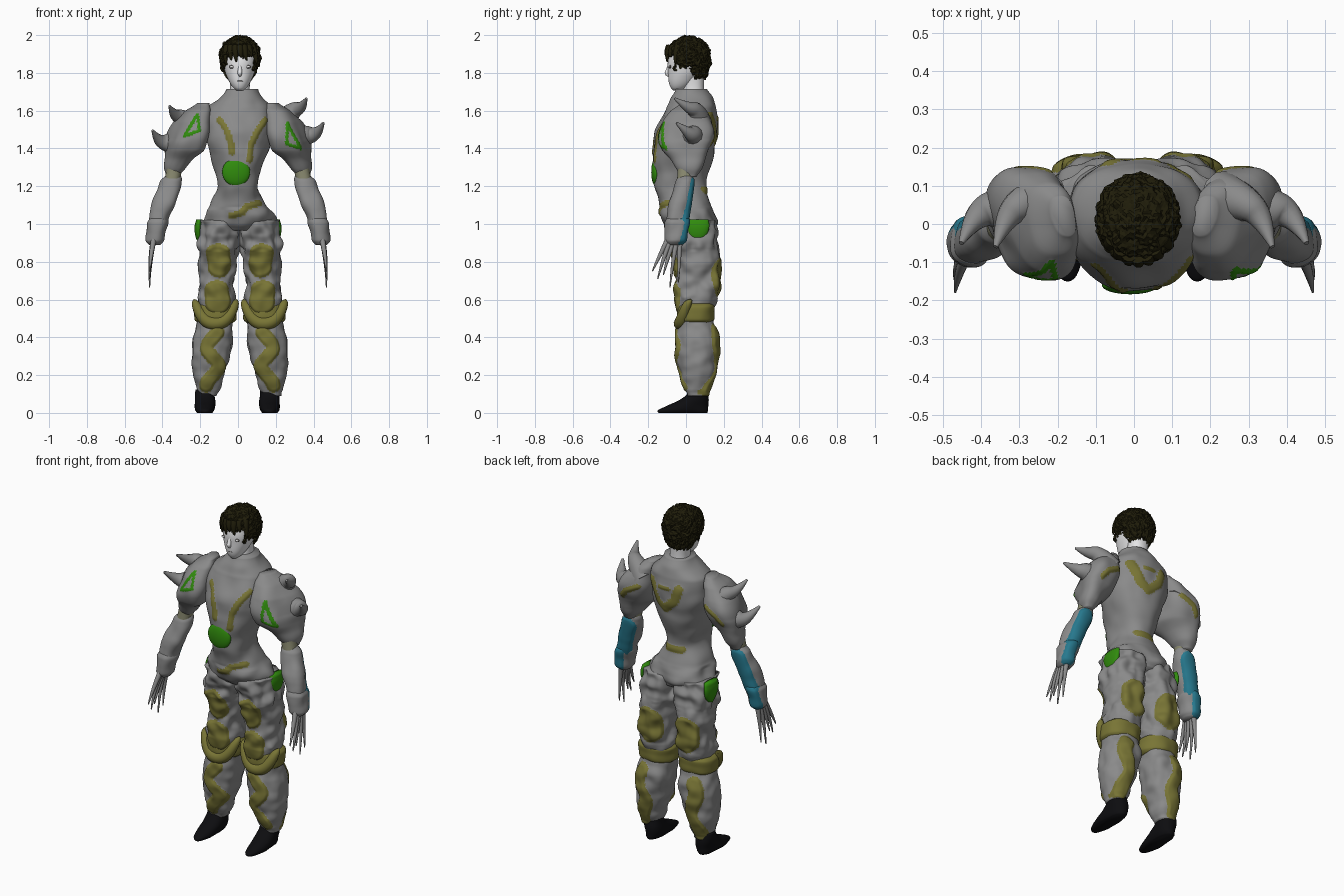
import bpy, bmesh, math
from mathutils import Vector, noise

if "Cube" in bpy.data.objects:
    bpy.data.objects.remove(bpy.data.objects["Cube"])

def material(name, r, g, b):
    m = bpy.data.materials.new(name)
    m.use_nodes = True
    m.diffuse_color = (r, g, b, 1)
    m.node_tree.nodes["Principled BSDF"].inputs["Base Color"].default_value = (r, g, b, 1)
    return m

grey = material("armour grey", .255, .255, .255)
yellow = material("olive yellow", .19, .178, .036)
green = material("bright green", .03, .26, .004)
teal = material("teal", .02, .19, .27)
skin = material("pale skin", .82, .82, .83)
hair_mat = material("dark hair", .014, .012, .003)
black = material("shoe black", .004, .004, .005)
khaki = material("khaki cloth", .25, .25, .16)
feature = material("face line grey", .16, .15, .14)

def finish(name, bm, mats, smooth=True):
    bmesh.ops.recalc_face_normals(bm, faces=bm.faces)
    me = bpy.data.meshes.new(name)
    bm.to_mesh(me)
    bm.free()
    for m in mats:
        me.materials.append(m)
    for p in me.polygons:
        p.use_smooth = smooth
    ob = bpy.data.objects.new(name, me)
    bpy.context.collection.objects.link(ob)
    return ob

def spline(rows, z):
    """Catmull-Rom interpolation of section rows (z, cx, cy, rx, ry), z descending."""
    i = 0
    while i < len(rows) - 2 and z < rows[i + 1][0]:
        i += 1
    a, b, c, d = (rows[min(max(k, 0), len(rows) - 1)] for k in (i - 1, i, i + 1, i + 2))
    t = (b[0] - z) / (b[0] - c[0])
    return [.5 * (2 * q + (r - p) * t + (2 * p - 5 * q + 4 * r - s) * t * t
                  + (3 * q - p - 3 * r + s) * t ** 3)
            for p, q, r, s in zip(a[1:], b[1:], c[1:], d[1:])]

def stroke_gap(x, z, path, width):
    """Distance outside a painted stroke; negative inside it."""
    p = Vector((x, z))
    best = 9
    for a, b in zip(path, path[1:]):
        a, b = Vector(a), Vector(b)
        ab = b - a
        t = min(max((p - a).dot(ab) / ab.length_squared, 0), 1)
        best = min(best, (p - a - ab * t).length)
    return best - width

def loft(name, rows, mats, s=1, shift=0, n=40, step=.012, power=.9, lumps=None,
         freq=14, strokes=(), raised=.006, shear=0):
    """Stacked oval sections; strokes are (path, width, side, material index)."""
    bm = bmesh.new()
    count = max(3, int((rows[0][0] - rows[-1][0]) / step))
    rings, local = [], {}
    for k in range(count + 1):
        z = rows[0][0] + (rows[-1][0] - rows[0][0]) * k / count
        cx, cy, rx, ry = spline(rows, z)
        ring = []
        for j in range(n):
            a = math.tau * j / n
            c, q = math.cos(a), math.sin(a)
            oy = math.copysign(abs(q) ** power, q) * ry
            ox = math.copysign(abs(c) ** power, c) * rx + shear * oy
            grow = 0
            if lumps:
                grow += lumps(z) * noise.noise(Vector((cx + ox, cy + oy, z)) * freq)
            for path, w, side, _ in strokes:
                if oy * side > 0:
                    gap = stroke_gap(cx + ox, z, path, w)
                    grow += raised * min(max(-gap / .012, 0), 1)
            v = bm.verts.new(((cx + ox + c * grow) * s + shift, cy + oy + q * grow, z))
            local[v] = (cx + ox, oy, z)
            ring.append(v)
        rings.append(ring)
    for up, low in zip(rings, rings[1:]):
        for j in range(n):
            f = bm.faces.new((up[j], up[j - 1], low[j - 1], low[j]))
            x, y, z = (sum(local[v][i] for v in f.verts) / 4 for i in range(3))
            for path, w, side, mi in strokes:
                if y * side > 0 and stroke_gap(x, z, path, w) < 0:
                    f.material_index = mi
    bm.faces.new(rings[0])
    bm.faces.new(rings[-1])
    return finish(name, bm, mats)

def tube(name, pts, radii, mat):
    cu = bpy.data.curves.new(name, "CURVE")
    cu.dimensions = "3D"
    cu.bevel_depth, cu.bevel_resolution, cu.use_fill_caps = 1, 4, True
    sp = cu.splines.new("NURBS")
    sp.points.add(len(pts) - 1)
    for p, co, r in zip(sp.points, pts, radii):
        p.co, p.radius = (*co, 1), r
    sp.order_u, sp.use_endpoint_u, sp.resolution_u = 3, True, 6
    ob = bpy.data.objects.new(name, cu)
    bpy.context.collection.objects.link(ob)
    cu.materials.append(mat)
    bpy.ops.object.select_all(action="DESELECT")
    ob.select_set(True)
    bpy.context.view_layer.objects.active = ob
    bpy.ops.object.convert(target="MESH")

def blob(name, centre, size, mat, rough=0):
    bm = bmesh.new()
    bmesh.ops.create_uvsphere(bm, u_segments=32, v_segments=20, radius=1)
    for v in bm.verts:
        k = 1 + rough * noise.noise(v.co * 4)
        v.co = Vector(c + q * r * k for c, q, r in zip(centre, v.co, size))
    return finish(name, bm, [mat])

# Torso with chest, belt and back stripes
loft("torso", [(1.715, .02, .025, .085, .08), (1.67, .018, .03, .112, .108), (1.62, .01, .03, .168, .13),
               (1.5, .005, .005, .182, .163), (1.4, .005, -.01, .16, .163), (1.3, 0, -.022, .125, .148),
               (1.2, 0, -.03, .106, .137), (1.1, 0, -.002, .148, .135), (1.04, .005, .015, .186, .14),
               (1.0, .005, .025, .19, .14), (.965, .005, .03, .165, .115)],
     [grey, yellow], n=120, step=.008, lumps=lambda z: .01 if z > 1.08 else .025, freq=11, strokes=[
         ([(-.098, 1.55), (-.062, 1.5), (-.04, 1.44), (-.03, 1.38)], .017, -1, 1),
         ([(.138, 1.55), (.1, 1.49), (.07, 1.42), (.058, 1.34)], .017, -1, 1),
         ([(-.035, 1.045), (.02, 1.06), (.04, 1.09), (.11, 1.11)], .017, -1, 1),
         ([(-.06, 1.565), (-.035, 1.49), (.03, 1.435), (.08, 1.47), (.13, 1.57)], .026, 1, 1),
         ([(0, 1.56), (.06, 1.56)], .012, 1, 1),
         ([(-.045, 1.18), (.055, 1.18)], .02, 1, 1)])
blob("belly_gem", (-.01, -.16, 1.275), (.074, .024, .074), green)

# Neck, head and face
loft("neck", [(1.82, .01, .045, .06, .055), (1.72, .01, .04, .052, .055), (1.62, .01, .04, .06, .06)], [skin])
loft("head", [(1.97, .01, .015, .04, .05), (1.93, .01, .015, .085, .09), (1.86, .01, .01, .089, .106),
              (1.8, .01, -.005, .077, .09), (1.755, .01, -.022, .058, .07), (1.725, .01, -.035, .04, .048),
              (1.708, .01, -.045, .02, .025)], [skin], power=.95)
tube("nose", [(.01, -.088, 1.84), (.01, -.096, 1.81), (.01, -.103, 1.795), (.01, -.088, 1.783)],
     [.008, .012, .013, .006], skin)
blob("mouth", (.01, -.088, 1.757), (.018, .005, .0035), feature)
for s, side in ((1, "left"), (-1, "right")):
    x = .01 + s * .041
    blob(side + "_eye", (x, -.084, 1.832), (.018, .006, .009), feature)
    blob(side + "_eye_white", (x + s * .004, -.088, 1.832), (.009, .004, .005), skin)

# Tousled hair cap cut along a ragged hairline, with uneven fringe locks
bm = bmesh.new()
bmesh.ops.create_icosphere(bm, subdivisions=5, radius=1)
for v in bm.verts:
    k = 1 + .07 * noise.noise(v.co * 4) + .08 * noise.noise(v.co * 11)
    low = max(-v.co.z, 0)
    v.co = Vector((.01 + v.co.x * .11 * k, .012 + v.co.y * .118 * k + low * .02, 1.885 + v.co.z * (.112 + low * .05) * k))
def below_hairline(c):
    line = 1.89 if c.y < -.06 else 1.825 if c.y < .03 else 1.77
    return c.z < line + .03 * noise.noise(c * 40)
bmesh.ops.delete(bm, geom=[f for f in bm.faces if below_hairline(f.calc_center_median())], context="FACES")
hair = finish("hair", bm, [hair_mat], False)
hair.modifiers.new("thickness", "SOLIDIFY").thickness = .018
for i, drop in enumerate((.035, .01, .02, -.005, .012, -.008, .03)):
    x = -.07 + i * .027
    y = -.106 + 7 * (x - .01) ** 2
    tube("fringe_lock_%d" % i, [(x * .8, y + .02, 1.94), (x, y, 1.905), (x + .008, y + .002, 1.877 - drop)],
         [.02, .018, .003], hair_mat)

outlines = {1: [(.262, 1.535), (.33, 1.4), (.258, 1.425), (.262, 1.535)],
            -1: [(.215, 1.58), (.285, 1.465), (.205, 1.495), (.215, 1.58)]}
for s, side in ((1, "left"), (-1, "right")):
    def m(*pts, shift=0, drop=0):
        return [(x * s + shift, y, z - drop) for x, y, z in pts]

    # Shoulder guard with a green triangle outline and horns, the right ones set lower
    loft(side + "_shoulder_guard", [(1.64, .185, .02, .03, .05), (1.6, .215, .015, .065, .095),
         (1.54, .243, .005, .088, .132), (1.45, .266, 0, .102, .145), (1.39, .281, 0, .099, .128),
         (1.34, .313, .01, .068, .09), (1.29, .338, .015, .048, .06), (1.25, .35, .015, .03, .04)],
         [grey, green, yellow], s, n=110, step=.006, lumps=lambda z: .016, freq=9, power=.8, shear=.2,
         strokes=[(outlines[s], .0085, -1, 1), ([(.23, 1.5), (.3, 1.46), (.33, 1.42)], .016, 1, 2)])
    low = 0 if s > 0 else .04
    tube(side + "_upper_horn", m((.23, .07, 1.53), (.29, .06, 1.605), (.34, .01, 1.615), (.362, -.06, 1.665), drop=low),
         [.07, .048, .028, .006], grey)
    tube(side + "_lower_horn", m((.29, .03, 1.45), (.36, .045, 1.47), (.42, .02, 1.475), (.452, -.05, 1.535), drop=low),
         [.075, .057, .03, .007], grey)

    # Arm: cloth sleeve, forearm and wrist guard with teal backs
    loft(side + "_sleeve", [(1.42, .31, 0, .05, .055), (1.3, .335, 0, .042, .045), (1.18, .355, -.01, .04, .04)], [khaki], s)
    loft(side + "_forearm", [(1.275, .34, .0, .03, .03), (1.23, .355, -.008, .058, .045), (1.1, .397, -.038, .06, .058),
         (1.0, .423, -.05, .05, .056)], [grey, teal], s, n=72, step=.007, lumps=lambda z: .008,
         strokes=[([(.362, 1.2), (.4, 1.09), (.43, .99)], .046, 1, 1)])
    loft(side + "_wrist_guard", [(1.03, .42, -.048, .048, .057), (1.01, .425, -.05, .057, .064), (.95, .435, -.055, .05, .061),
         (.91, .44, -.06, .046, .056), (.89, .44, -.06, .03, .04)], [grey, teal], s, n=72, step=.007,
         lumps=lambda z: .008, strokes=[([(.435, 1.03), (.45, .92)], .033, 1, 1)])
    # Long claw fingers fanned front to back
    for i, (y, z) in enumerate([(-.178, .75), (-.15, .71), (-.12, .73), (-.085, .665), (-.04, .69)]):
        y0 = -.095 + i * .016
        tube("%s_claw_%d" % (side, i + 1), m((.445, y0, .92), (.462 + .006 * (i % 2), y0 * .5 + y * .5, .84), (.468, y, z)),
             [.015, .012, .003], grey)

    # Leg with raised patches and snaking stripes
    off = .01
    snake = [(.145 + .032 * math.sin(8.8 * i / 14 - .9), .425 - .28 * i / 14) for i in range(15)]
    calf = [(.168 + .018 * math.sin(i * .9), .43 - .034 * i) for i in range(10)]
    loft(side + "_leg", [(1.02, .1, .03, .1, .125), (.9, .108, .038, .11, .132), (.8, .115, .055, .097, .12),
         (.7, .122, .06, .092, .11), (.6, .125, .055, .098, .108), (.52, .128, .05, .092, .09), (.4, .14, .06, .106, .108),
         (.3, .152, .058, .1, .106), (.2, .165, .058, .08, .088), (.12, .168, .06, .06, .06), (.09, .168, .062, .05, .052)],
         [grey, yellow], s, off, n=120, step=.0075, power=.86, raised=.01, freq=17,
         lumps=lambda z: .03 if z > .86 else .018 if z > .6 else .01, strokes=[
             ([(.11, .78), (.115, .835)], .064, -1, 1),
             ([(.118, .59), (.122, .635)], .068, -1, 1),
             (snake, .037, -1, 1), (calf, .042, 1, 1),
             ([(.12, .685), (.12, .75)], .075, 1, 1)])

    # Knee cuff: snug band around the back and an upturned crescent in front
    loft(side + "_cuff_band", [(.58, .128, .055, .095, .085), (.565, .128, .055, .112, .098), (.53, .129, .052, .114, .098),
         (.49, .13, .05, .112, .096), (.475, .13, .05, .095, .082)], [yellow], s, off, n=64, step=.006, lumps=lambda z: .008)
    crescent = []
    for i in range(13):
        a = math.pi * (1 + i / 12)
        crescent.append((.13 + .112 * math.cos(a), .03 + .06 * math.sin(a), .472 + .125 * abs(math.cos(a)) ** 2.5))
    tube(side + "_cuff_crescent", m(*crescent, shift=off), [.006 + .03 * math.sin(math.pi * i / 12) ** .6 for i in range(13)], yellow)

    # Hip pouch and shoe
    loft(side + "_hip_pouch", [(1.025, .205, .062, .016, .056), (.99, .21, .062, .02, .062), (.94, .208, .062, .019, .048),
         (.895, .2, .058, .012, .02)], [green], s)
    loft(side + "_shoe", [(.125, .17, .065, .05, .05), (.09, .17, .055, .052, .062), (.06, .17, .035, .054, .083),
         (.03, .17, 0, .054, .118), (.012, .17, -.015, .05, .135), (0, .17, -.015, .04, .13)],
         [black], s, -.004, lumps=lambda z: .008, step=.006)
